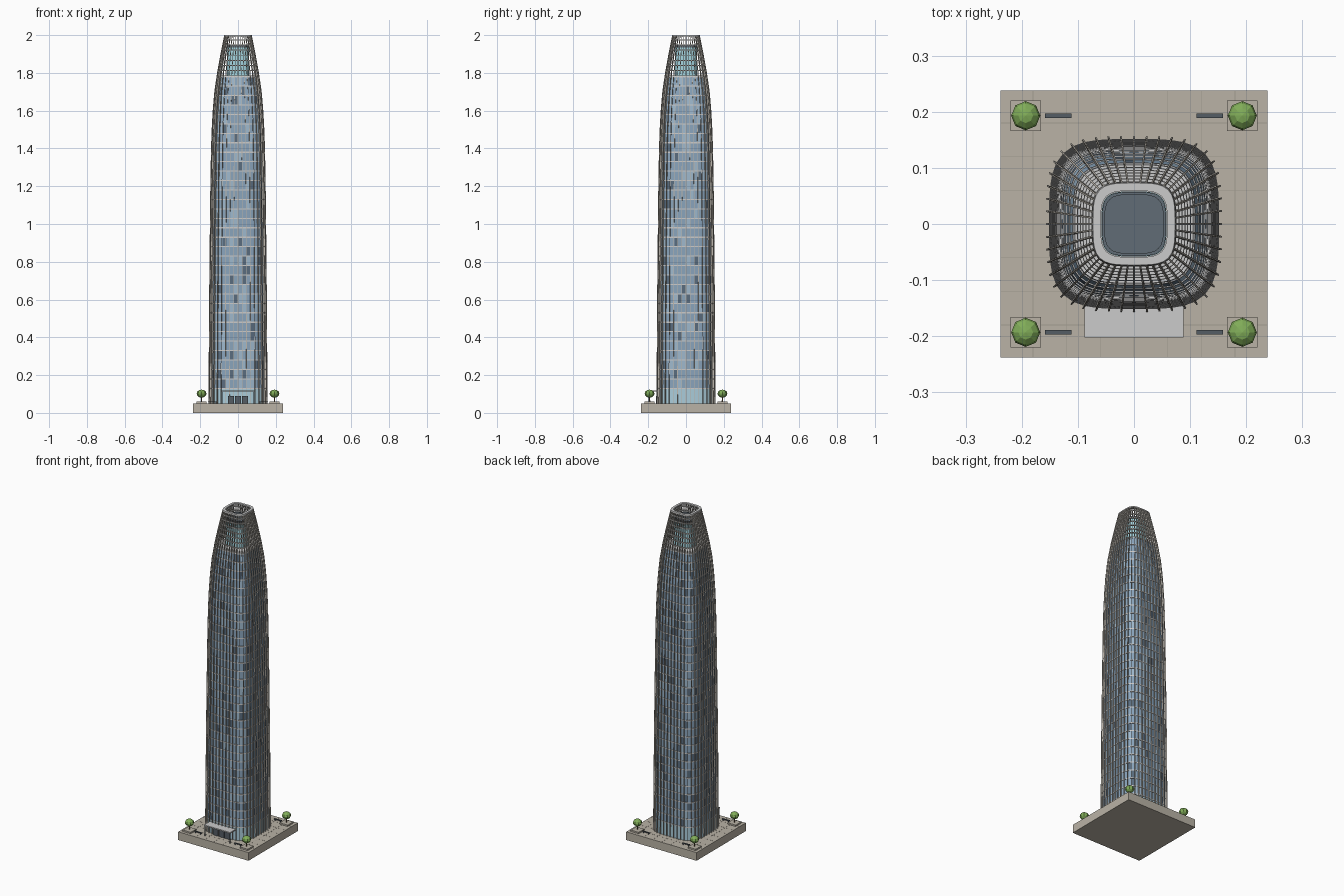
import bpy, bmesh, math, random
from mathutils import Vector

if "Cube" in bpy.data.objects:
    bpy.data.objects.remove(bpy.data.objects["Cube"])

random.seed(4)
N = 48            # bays around the tower
POW = 3.8         # squareness of the plan


def mat(name, r, g, b):
    m = bpy.data.materials.new(name)
    m.diffuse_color = (r, g, b, 1)
    m.use_nodes = True
    m.node_tree.nodes["Principled BSDF"].inputs["Base Color"].default_value = m.diffuse_color
    return m


GLASS = [mat("glass_mid", .25, .37, .50), mat("glass_light", .34, .48, .61),
         mat("glass_dark", .10, .15, .21)]
LOBBY = mat("lobby_glass", .40, .60, .70)
CYAN = mat("crown_glass", .38, .68, .76)
METAL = mat("fin_metal", .50, .47, .42)
PALE = mat("pale_metal", .72, .72, .70)
DARK = mat("dark_metal", .09, .11, .13)
STONE = mat("stone", .49, .45, .38)
JOINT = mat("stone_joint", .36, .33, .28)
LEAF = mat("leaf", .22, .42, .10)
BARK = mat("bark", .20, .13, .08)
ROOF = mat("roof", .12, .15, .18)


def plan_points(n):
    """Unit superellipse sampled evenly by arc length, starting at +x."""
    def f(a):
        c, s = math.cos(a), math.sin(a)
        k = (abs(c) ** POW + abs(s) ** POW) ** (-1 / POW)
        return Vector((c * k, s * k, 0))
    m = 1920
    raw = [f(2 * math.pi * i / m) for i in range(m + 1)]
    lens = [0]
    for a, b in zip(raw, raw[1:]):
        lens.append(lens[-1] + (b - a).length)
    out, j = [], 0
    for i in range(n):
        while lens[j] < lens[-1] * i / n - 1e-6:
            j += 1
        out.append(raw[j])
    return out


PLAN = plan_points(N)
NORM = []
for p in PLAN:
    g = Vector([math.copysign(abs(c) ** (POW - 1), c) for c in (p.x, p.y)] + [0])
    NORM.append(g.normalized())

# Outer half-width of the fins against height
PROFILE = [(.05, .157), (.3, .155), (.6, .153), (1, .149), (1.25, .146), (1.4, .143),
           (1.5, .1395), (1.6, .134), (1.7, .1255), (1.8, .111), (1.9, .093), (2, .073)]
FIN = .007


def width(z):
    for (z0, w0), (z1, w1) in zip(PROFILE, PROFILE[1:]):
        if z <= z1 + 1e-6:
            return w0 + (w1 - w0) * (z - z0) / (z1 - z0)
    return PROFILE[-1][1]


def finish(bm, name, mats):
    bmesh.ops.recalc_face_normals(bm, faces=bm.faces)
    me = bpy.data.meshes.new(name)
    bm.to_mesh(me)
    bm.free()
    for m in mats:
        me.materials.append(m)
    ob = bpy.data.objects.new(name, me)
    bpy.context.collection.objects.link(ob)
    return ob


def add_loft(bm, rows, closed=False, cap=False, pick=None):
    """Skin rounded-square rings given as (z, half width)."""
    rings = [[bm.verts.new((p.x * w, p.y * w, z)) for p in PLAN] for z, w in rows]
    pairs = list(zip(rings, rings[1:] + rings[:1])) if closed else list(zip(rings, rings[1:]))
    for k, (a, b) in enumerate(pairs):
        for i in range(N):
            j = (i + 1) % N
            f = bm.faces.new((a[i], a[j], b[j], b[i]))
            f.material_index = pick(k) if pick else 0
    if cap:
        bm.faces.new(rings[0])
        bm.faces.new(rings[-1])


def add_ring(bm, z0, z1, inner, outer):
    add_loft(bm, [(z0, inner(z0)), (z0, outer(z0)), (z1, outer(z1)), (z1, inner(z1))], closed=True)


def box(name, x0, x1, y0, y1, z0, z1, m):
    bm = bmesh.new()
    bmesh.ops.create_cube(bm, size=1)
    for v in bm.verts:
        v.co = ((x0 + x1) / 2 + v.co.x * (x1 - x0), (y0 + y1) / 2 + v.co.y * (y1 - y0),
                (z0 + z1) / 2 + v.co.z * (z1 - z0))
    return finish(bm, name, [m])


# Glass body, with random tinted panels
floors = [.13 + .05 * i for i in range(34)]
glass_w = lambda z: width(z) - FIN
bm = bmesh.new()
add_loft(bm, [(z, glass_w(z)) for z in floors], cap=True,
         pick=lambda k: random.choices((0, 1, 2), (72, 20, 8))[0])
finish(bm, "tower_glass", GLASS)
bm = bmesh.new()
add_loft(bm, [(.05, glass_w(.05)), (.13, glass_w(.13))], cap=True)
finish(bm, "lobby_glass", [LOBBY])

# Floor bands
bm = bmesh.new()
for z in floors:
    add_ring(bm, z - .003, z + .003, lambda h: width(h) - FIN - .003, lambda h: width(h) - FIN + .002)
finish(bm, "floor_bands", [PALE])

# Vertical fins running up into the open crown
bm = bmesh.new()
zs = [z for z, w in PROFILE[:-1]] + [1.85, 1.95, 1.996]
zs.sort()
for p, n in zip(PLAN, NORM):
    t = Vector((-n.y, n.x, 0)) * .0015
    prev = None
    for z in zs:
        o = p * width(z)
        o.z = z
        i = o - n * (FIN + .002)
        ring = [bm.verts.new(c) for c in (o - t, o + t, i + t, i - t)]
        if prev:
            for a in range(4):
                b = (a + 1) % 4
                bm.faces.new((prev[a], prev[b], ring[b], ring[a]))
        else:
            bm.faces.new(ring)
        prev = ring
    bm.faces.new(prev)
finish(bm, "vertical_fins", [METAL])

# Crown: terrace slab, lattice rings, top rim
bm = bmesh.new()
add_loft(bm, [(1.776, glass_w(1.776)), (1.786, glass_w(1.786))], cap=True)
finish(bm, "crown_terrace", [PALE])
bm = bmesh.new()
for k in range(7):
    z = 1.81 + k * .027
    add_ring(bm, z, z + .005, lambda h: width(h) - FIN - .003, lambda h: width(h) - .003)
finish(bm, "crown_rings", [PALE])
bm = bmesh.new()
add_ring(bm, 1.992, 2.0, lambda h: .059, lambda h: width(h))
finish(bm, "crown_rim", [PALE])

# Glazed core inside the crown, with parapet and sunken roof
bm = bmesh.new()
add_loft(bm, [(1.78, .058), (1.935, .058)], cap=True)
finish(bm, "crown_core", [CYAN])
bm = bmesh.new()
add_ring(bm, 1.935, 1.95, lambda h: .052, lambda h: .057)
add_loft(bm, [(1.93, .053), (1.94, .053)], cap=True)
finish(bm, "core_roof", [ROOF])

# Plaza with paving joints
box("plaza", -.238, .238, -.238, .238, 0, .05, STONE)
for k in range(-3, 4):
    c = k * .06
    box("paving_joint_x", c - .0007, c + .0007, -.237, .237, .049, .0504, JOINT)
    box("paving_joint_y", -.237, .237, c - .0007, c + .0007, .049, .0504, JOINT)

# Entrance: canopy, posts, doors
box("entrance_canopy", -.088, .088, -.202, -.146, .112, .119, PALE)
for s in (-1, 1):
    box("canopy_post", s * .084 - .002, s * .084 + .002, -.199, -.195, .05, .112, DARK)
for c in (-.038, 0, .038):
    box("entrance_door", c - .016, c + .016, -.160, -.146, .05, .09, DARK)

# Trees in planters, and benches at the corners
for sx in (-1, 1):
    for sy in (-1, 1):
        x, y = sx * .193, sy * .193
        box("planter", x - .027, x + .027, y - .027, y + .027, .05, .059, STONE)
        bm = bmesh.new()
        bmesh.ops.create_cone(bm, segments=6, radius1=.004, radius2=.003, depth=.035, cap_ends=True)
        bmesh.ops.translate(bm, verts=bm.verts, vec=(x, y, .073))
        finish(bm, "tree_trunk", [BARK])
        bm = bmesh.new()
        bmesh.ops.create_uvsphere(bm, u_segments=8, v_segments=6, radius=.026)
        bmesh.ops.scale(bm, verts=bm.verts, vec=(1, 1, .82))
        bmesh.ops.translate(bm, verts=bm.verts, vec=(x, y, .102))
        finish(bm, "tree_leaves", [LEAF])
        bx = sx * .135
        box("bench_seat", bx - .024, bx + .024, y - .004, y + .004, .057, .061, DARK)
        for s in (-1, 1):
            box("bench_leg", bx + s * .018 - .002, bx + s * .018 + .002, y - .003, y + .003, .05, .057, DARK)
